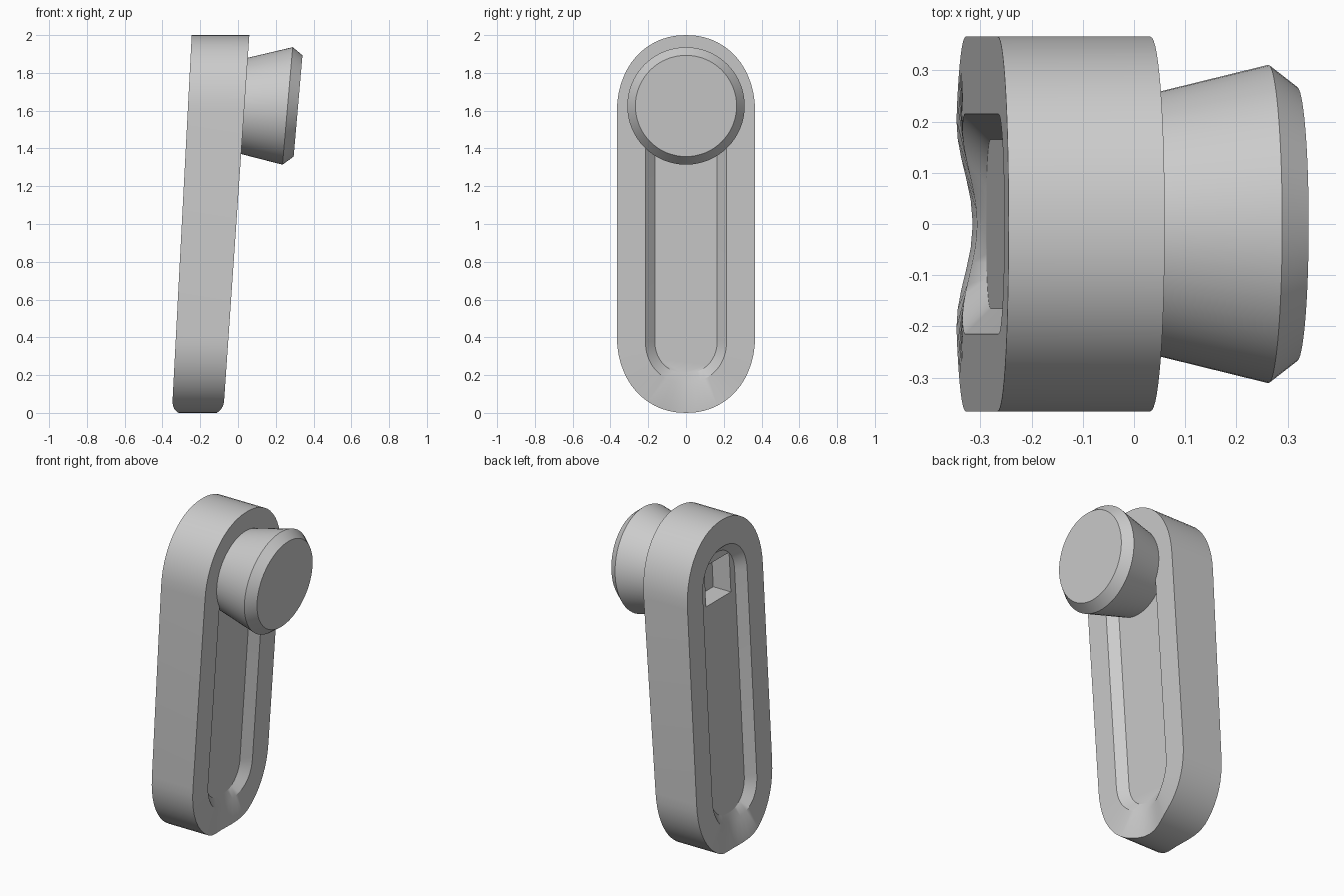
import bpy, bmesh
from math import sin, cos, pi, radians

old = bpy.data.objects.get("Cube")
if old:
    bpy.data.objects.remove(old, do_unlink=True)

grey = bpy.data.materials.new("grey_plastic")
grey.use_nodes = True
tone = (0.6, 0.6, 0.6, 1)
grey.diffuse_color = tone
grey.node_tree.nodes["Principled BSDF"].inputs["Base Color"].default_value = tone


def skin(name, rings):
    """Join equal rings of points with quads and cap both ends."""
    bm = bmesh.new()
    loops = [[bm.verts.new(p) for p in ring] for ring in rings]
    n = len(loops[0])
    for a, b in zip(loops, loops[1:]):
        for i in range(n):
            j = (i + 1) % n
            bm.faces.new((a[i], a[j], b[j], b[i]))
    bm.faces.new(loops[0])
    bm.faces.new(loops[-1])
    bmesh.ops.recalc_face_normals(bm, faces=bm.faces)
    mesh = bpy.data.meshes.new(name)
    bm.to_mesh(mesh)
    bm.free()
    mesh.materials.append(grey)
    obj = bpy.data.objects.new(name, mesh)
    bpy.context.collection.objects.link(obj)
    return obj


def smooth(obj):
    bpy.ops.object.select_all(action='DESELECT')
    obj.select_set(True)
    bpy.context.view_layer.objects.active = obj
    bpy.ops.object.shade_smooth_by_angle(angle=radians(28))


def signed_pow(v, p):
    return abs(v) ** p * (1 if v >= 0 else -1)


def slot(half, low, end, steps=28):
    """Long rounded outline in y and z, symmetric about z = 1."""
    pts = []
    for side in (1, -1):
        for i in range(steps + 1):
            t = pi * i / steps
            y = half * signed_pow(cos(t), 0.94) * side
            z = 1 + side * (1 - low - end + end * abs(sin(t)) ** 0.94)
            pts.append((y, z))
    return pts


# Leaning faces of the arm: x as a function of height
def back_x(z):
    return -0.35 + 0.0525 * z


def front_x(z):
    return -0.078 + 0.069 * z


def dip(y, z):
    """Shallow finger notch across the lower end."""
    return 0.035 * cos(pi / 2 * y / 0.21) ** 2 if z < 0.4 and abs(y) < 0.21 else 0


def arm_ring(face, inward, pts, depth=0):
    return [(face(z) + inward * (depth or dip(y, z)), y, z) for y, z in pts]


# Arm: recessed floor, sloped recess wall and rim on both faces
rim = slot(0.366, 0, 0.41)
lip = slot(0.215, 0.16, 0.22)
floor = slot(0.165, 0.21, 0.17)
arm = skin("arm", [
    arm_ring(back_x, 1, floor, 0.05), arm_ring(back_x, 1, lip), arm_ring(back_x, 1, rim),
    arm_ring(front_x, -1, rim), arm_ring(front_x, -1, lip), arm_ring(front_x, -1, floor, 0.05)])

# Square shaft socket in the back recess, level with the knob
KNOB_Z = 1.625
S = 0.12
corners = [(-S, -S), (S, -S), (S, S), (-S, S)]
cutter = skin("socket_cutter", [
    [(back_x(KNOB_Z + z) + d, y, KNOB_Z + z) for y, z in corners] for d in (-0.1, 0.17)])
cutter.hide_render = True
cut = arm.modifiers.new("socket", 'BOOLEAN')
cut.operation = 'DIFFERENCE'
cut.solver = 'EXACT'
cut.object = cutter
bpy.context.view_layer.objects.active = arm
bpy.ops.object.modifier_apply(modifier=cut.name)
bpy.data.objects.remove(cutter, do_unlink=True)
smooth(arm)

# Knob: flared cone with a chamfered flat end, rings leaning with the arm
profile = [(-0.04, 0.236, 0.066), (0.035, 0.255, 0.066), (0.2625, 0.311, 0.087), (0.318, 0.268, 0.087)]
N = 64
knob = skin("knob", [
    [(x + lean * r * sin(2 * pi * i / N), r * cos(2 * pi * i / N), KNOB_Z + r * sin(2 * pi * i / N))
     for i in range(N)] for x, r, lean in profile])
smooth(knob)
